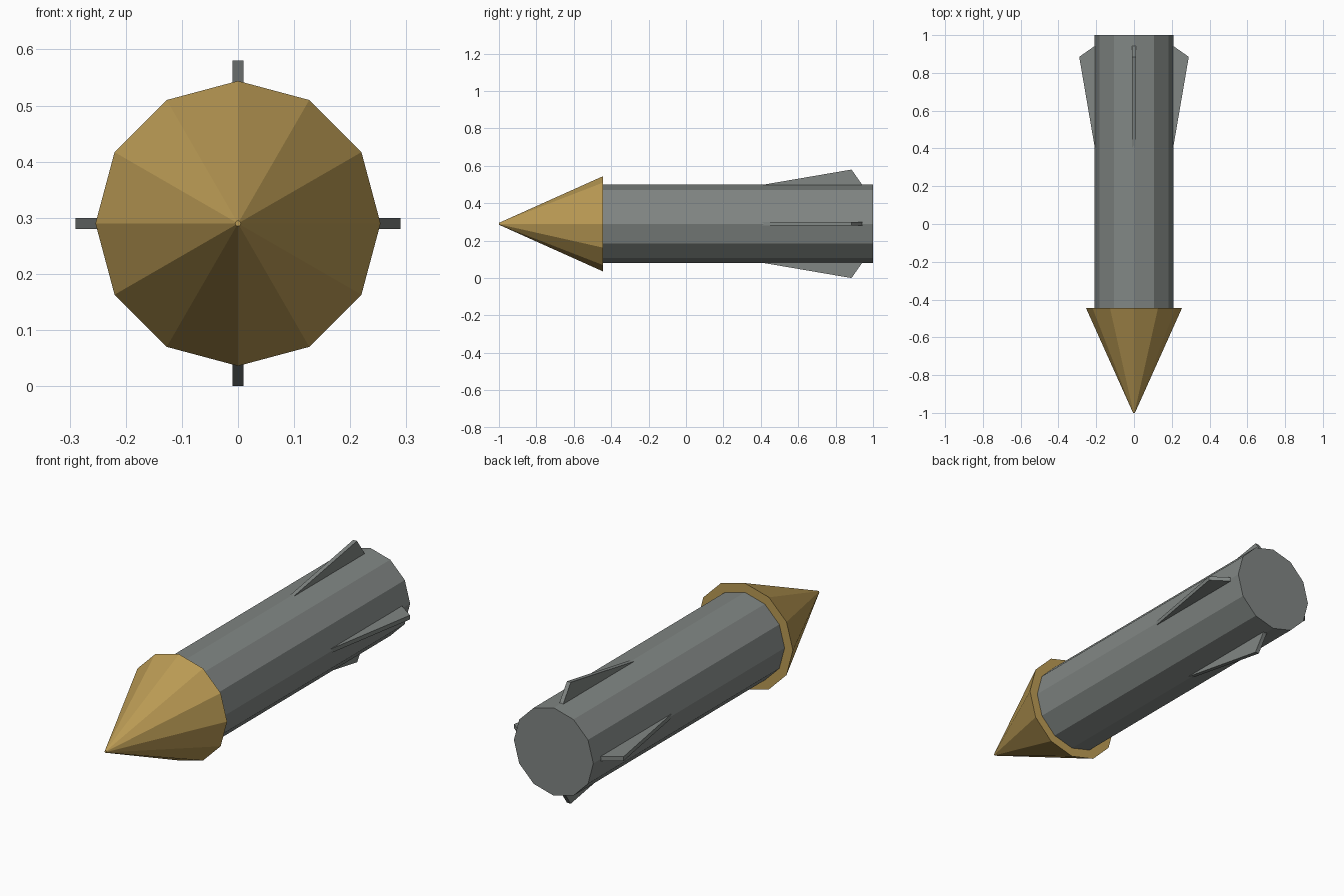
import bpy, bmesh
from math import pi
from mathutils import Matrix, Vector

if "Cube" in bpy.data.objects:
    bpy.data.objects.remove(bpy.data.objects["Cube"])

AXIS_Z = 0.29   # height of the long axis


def lathe_part(name, y_front, y_back, r_front, r_back):
    """12-sided capped cone or cylinder lying along y."""
    bm = bmesh.new()
    bmesh.ops.create_cone(bm, cap_ends=True, segments=12,
                          radius1=r_back, radius2=r_front, depth=y_back - y_front)
    place = Matrix.Translation((0, (y_front + y_back) / 2, AXIS_Z)) @ Matrix.Rotation(pi / 2, 4, 'X')
    bmesh.ops.transform(bm, matrix=place, verts=bm.verts)
    return finish(name, bm)


def finish(name, bm):
    bmesh.ops.recalc_face_normals(bm, faces=bm.faces)
    mesh = bpy.data.meshes.new(name)
    bm.to_mesh(mesh)
    bm.free()
    ob = bpy.data.objects.new(name, mesh)
    bpy.context.collection.objects.link(ob)
    return ob


def fin(name, angle):
    """Thin swept plate, profile given as (y, radius), turned about the axis."""
    profile = [(0.36, 0.20), (0.885, 0.29), (0.948, 0.20)]
    bm = bmesh.new()
    face = bm.faces.new([bm.verts.new((-0.01, y, r)) for y, r in profile])
    ext = bmesh.ops.extrude_face_region(bm, geom=[face], use_keep_orig=True)
    moved = [v for v in ext['geom'] if isinstance(v, bmesh.types.BMVert)]
    bmesh.ops.translate(bm, verts=moved, vec=Vector((0.02, 0, 0)))
    place = Matrix.Translation((0, 0, AXIS_Z)) @ Matrix.Rotation(angle, 4, 'Y')
    bmesh.ops.transform(bm, matrix=place, verts=bm.verts)
    return finish(name, bm)


# Main tube
lathe_part("body_tube", -0.445, 1.0, 0.21, 0.21)

# Brass nose cone with a tiny flat tip, overhanging the tube
nose = lathe_part("nose_cone", -1.0, -0.445, 0.005, 0.254)
brass = bpy.data.materials.new("brass")
brass.diffuse_color = (0.50, 0.33, 0.09, 1)
brass.use_nodes = True
brass.node_tree.nodes["Principled BSDF"].inputs["Base Color"].default_value = brass.diffuse_color
nose.data.materials.append(brass)

# Four tail fins
grey = bpy.data.materials.new("steel_grey")
grey.diffuse_color = (0.22, 0.24, 0.23, 1)
grey.use_nodes = True
grey.node_tree.nodes["Principled BSDF"].inputs["Base Color"].default_value = grey.diffuse_color
for i, side in enumerate(("top", "right", "bottom", "left")):
    fin("fin_" + side, i * pi / 2).data.materials.append(grey)
bpy.data.objects["body_tube"].data.materials.append(grey)
